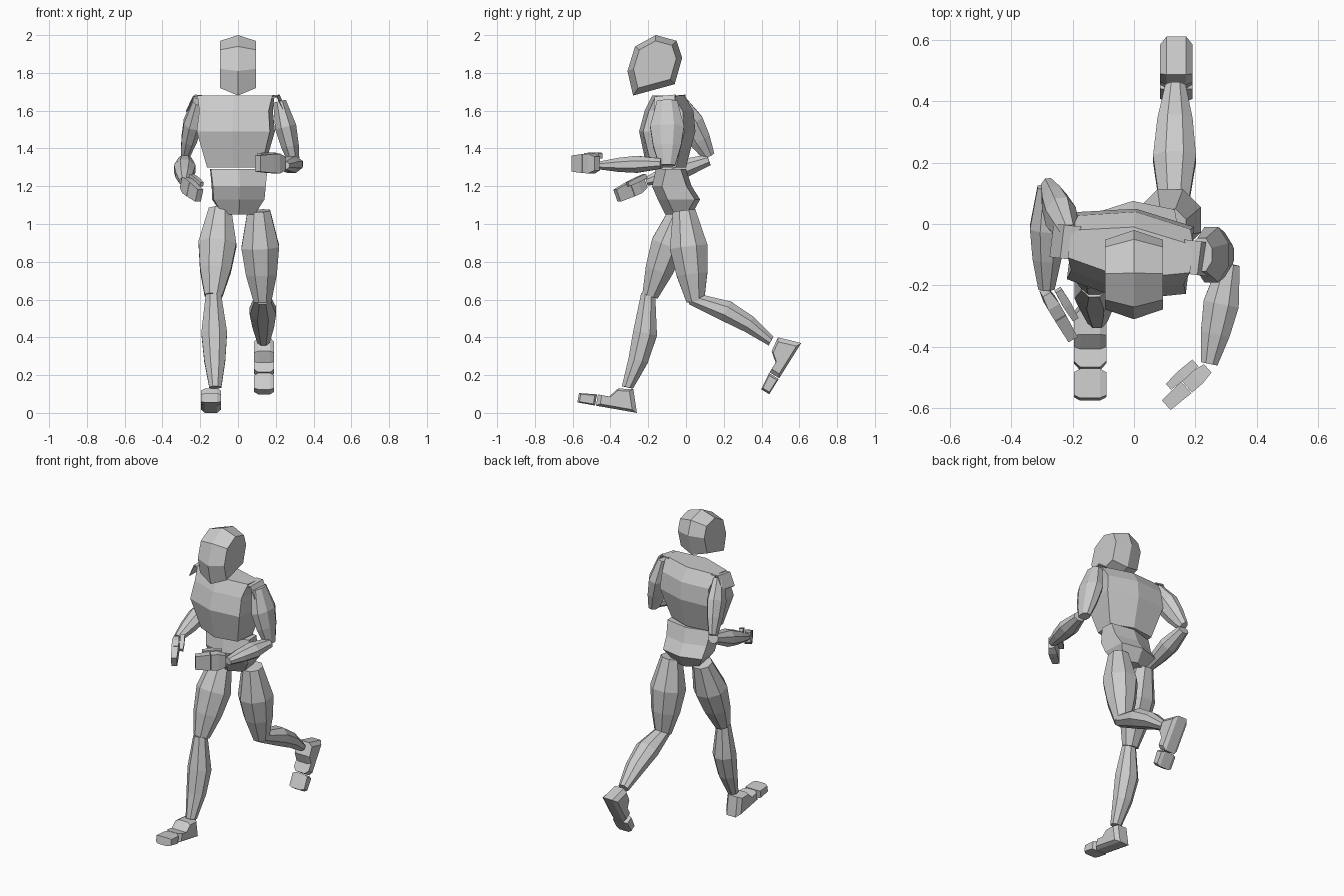
import bpy, bmesh, math
from mathutils import Vector, Matrix

cube = bpy.data.objects.get("Cube")
if cube:
    bpy.data.objects.remove(cube, do_unlink=True)

clay = bpy.data.materials.new("clay_grey")
clay.use_nodes = True
clay.diffuse_color = (.6, .6, .6, 1)
clay.node_tree.nodes["Principled BSDF"].inputs["Base Color"].default_value = clay.diffuse_color

ACROSS = Vector((1, 0, 0))
UP = Vector((0, 0, 1))
CHEST_TURN = Matrix.Rotation(math.radians(-7), 3, 'Z')
PELVIS_TURN = Matrix.Rotation(math.radians(3), 3, 'Z')
# Muscle shape shared by all limbs: position along the limb, thickness
MUSCLE = ((0, .6), (.4, 1), (.7, .82), (1, .47))


def loft(name, rings):
    """Skin a row of matching rings and cap both ends."""
    bm = bmesh.new()
    loops = [[bm.verts.new(point) for point in ring] for ring in rings]
    for near, far in zip(loops, loops[1:]):
        for i in range(len(near)):
            bm.faces.new((near[i - 1], near[i], far[i], far[i - 1]))
    bm.faces.new(loops[0])
    bm.faces.new(loops[-1])
    bmesh.ops.recalc_face_normals(bm, faces=bm.faces)
    mesh = bpy.data.meshes.new(name)
    bm.to_mesh(mesh)
    bm.free()
    mesh.materials.append(clay)
    obj = bpy.data.objects.new(name, mesh)
    bpy.context.collection.objects.link(obj)


def limb(name, start, end, width, depth, shape=MUSCLE, sides=8, ref=ACROSS, bow=0):
    """Tapered bar between two joints; width runs along ref, bow bends it backward."""
    start, end = Vector(start), Vector(end)
    axis = (end - start).normalized()
    side = (ref - axis * ref.dot(axis)).normalized()
    front = axis.cross(side)
    rings = []
    for along, thick in shape:
        centre = start.lerp(end, along) - front * bow * math.sin(math.pi * along)
        grow = thick / math.cos(math.pi / sides)
        angles = [(i + .5) * math.tau / sides for i in range(sides)]
        rings.append([centre + side * width * grow * math.cos(angle)
                      + front * depth * grow * math.sin(angle) for angle in angles])
    loft(name, rings)


def slab(name, profile, layers):
    """Side profile of (y, z) points, repeated across x at (x, scale)."""
    middle = sum((Vector(point) for point in profile), Vector((0, 0))) / len(profile)
    rings = []
    for x, scale in layers:
        shrunk = [middle.lerp(Vector(point), scale) for point in profile]
        rings.append([(x, point.x, point.y) for point in shrunk])
    loft(name, rings)


def trunk(name, levels, turn):
    """Levels are (height, half width, front, back), ridged at the centre line."""
    rings = []
    for z, width, front, back in levels:
        corner_front, corner_back = front + .045, back - .035
        outline = [(0, front), (width, corner_front), (width, corner_back),
                   (0, back), (-width, corner_back), (-width, corner_front)]
        rings.append([turn @ Vector((x, y, z)) for x, y in outline])
    loft(name, rings)


def shoulder_plate(name, side):
    """Thin plate over the shoulder, its outer edge folded down."""
    rings = []
    for x, z in ((.17, 1.68), (.225, 1.685), (.26, 1.61)):
        corners = [(y, z - drop) for y, drop in ((-.14, .01), (-.03, 0), (-.03, .008), (-.14, .018))]
        rings.append([CHEST_TURN @ Vector((x * side, y, height)) for y, height in corners])
    loft(name, rings)


def hand(label, side, wrist, tip, size):
    """Palm, fingers and a thumb lying beside them on the body side."""
    wrist, tip = Vector(wrist), Vector(tip)
    reach = (tip - wrist).normalized()
    inward = UP.cross(reach).normalized() * -side
    box = dict(sides=4, ref=UP)
    knuckle = wrist.lerp(tip, .5)
    limb(label + "_palm", wrist, knuckle, size, size / 2,
         shape=((0, .7), (.5, 1), (1, .97)), **box)
    limb(label + "_fingers", knuckle + reach * .003, tip, size, size / 2,
         shape=((0, .97), (1, .82)), **box)
    shift = inward * .04 + UP * .042
    limb(label + "_thumb", wrist.lerp(tip, .1) + shift, wrist.lerp(tip, .75) + shift,
         size / 3, size / 3, shape=((0, .85), (.5, 1), (1, .75)), **box)


def foot(label, x, heel, pitch):
    """Foot drawn from the heel along its sole, then pitched into place."""
    pitch = math.radians(pitch)
    forward = Vector((-math.cos(pitch), math.sin(pitch)))
    upward = Vector((math.sin(pitch), math.cos(pitch)))
    instep = [(0, 0), (.04, .12), (.12, .11), (.16, .06), (.22, .06), (.22, 0)]
    toes = [(.225, 0), (.225, .06), (.32, .05), (.32, 0)]
    layers = [(x + offset, scale) for offset, scale in
              ((-.053, .78), (-.032, 1), (.032, 1), (.053, .78))]
    for part, outline in (("_foot", instep), ("_toes", toes)):
        slab(label + part, [Vector(heel) + forward * u + upward * v for u, v in outline], layers)


# Head: centre ridge with smaller side plates
slab("head", [(-.31, 1.81), (-.28, 1.68), (-.06, 1.74), (-.02, 1.88),
              (-.05, 1.97), (-.16, 2), (-.27, 1.94)],
     [(-.095, .78), (0, 1), (.095, .78)])

# Torso
trunk("chest", [(1.3, .145, -.21, 0), (1.49, .195, -.25, .05),
                (1.6, .185, -.22, .04), (1.68, .2, -.18, -.01)], CHEST_TURN)
trunk("pelvis", [(1.05, .085, -.11, .03), (1.13, .135, -.15, .075),
                 (1.2, .14, -.18, .03), (1.29, .15, -.16, 0)], PELVIS_TURN)
shoulder_plate("left_shoulder", 1)
shoulder_plate("right_shoulder", -1)

# Arms
limb("left_upper_arm", start=(.22, -.1, 1.65), end=(.3, -.1, 1.31), width=.057, depth=.09)
limb("left_forearm", start=(.31, -.13, 1.32), end=(.245, -.455, 1.31), width=.058, depth=.045)
limb("right_upper_arm", start=(-.21, -.04, 1.65), end=(-.28, .12, 1.36), width=.05, depth=.07)
limb("right_forearm", start=(-.28, .12, 1.34), end=(-.285, -.21, 1.225), width=.057, depth=.05)
hand("left", 1, wrist=(.24, -.47, 1.32), tip=(.105, -.59, 1.32), size=.052)
hand("right", -1, wrist=(-.29, -.22, 1.22), tip=(-.205, -.365, 1.15), size=.042)

# Legs
limb("left_thigh", start=(.11, -.01, 1.07), end=(.13, .05, .59), width=.1, depth=.1)
limb("left_shin", start=(.13, .03, .605), end=(.135, .45, .38), width=.07, depth=.056, bow=.03)
limb("right_thigh", start=(-.095, -.03, 1.075), end=(-.13, -.19, .62), width=.1, depth=.09)
limb("right_shin", start=(-.13, -.2, .625), end=(-.12, -.31, .135), width=.068, depth=.064, bow=.03)
foot("left", .138, heel=(.61, .37), pitch=-58)
foot("right", -.143, heel=(-.26, 0), pitch=10)
